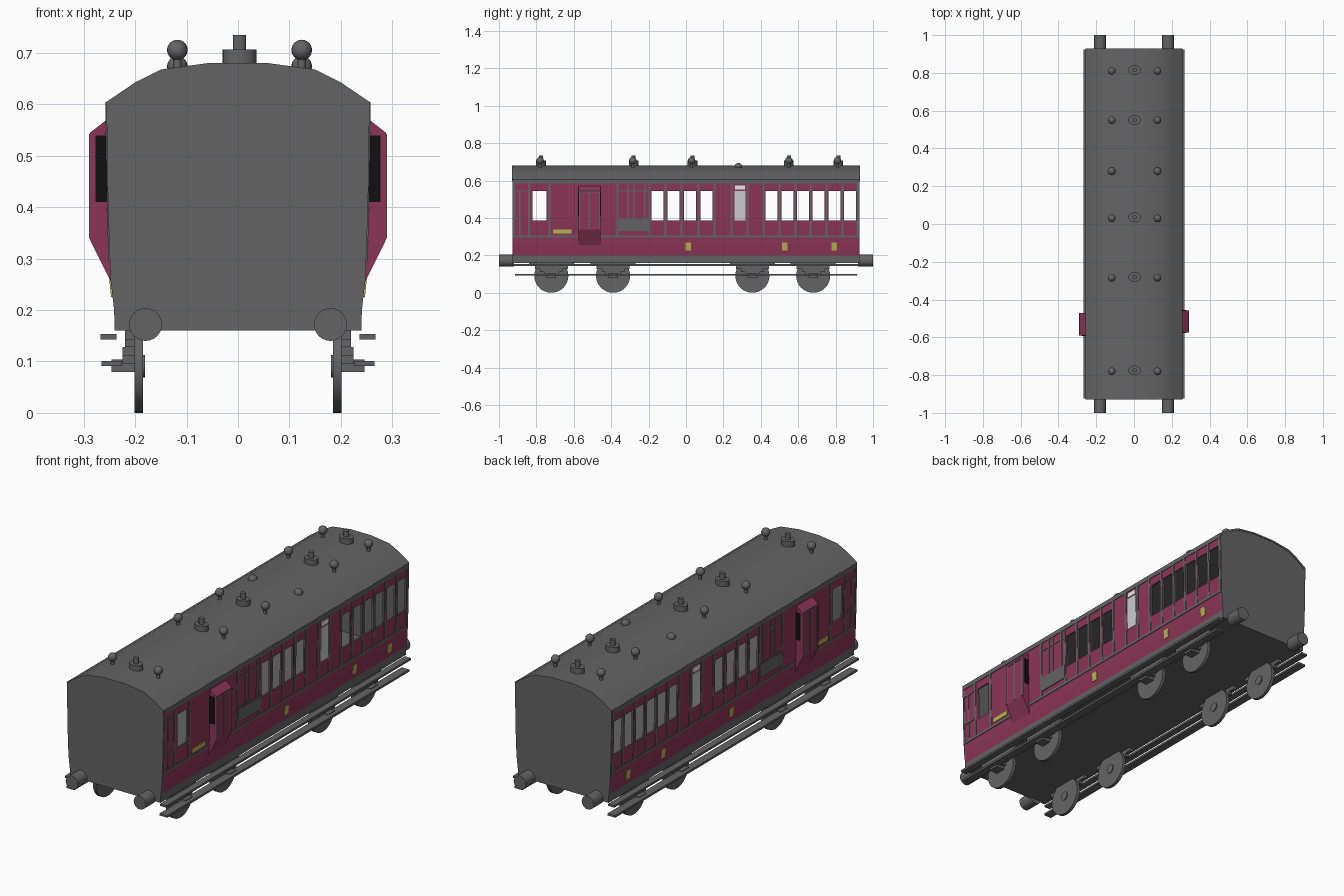
import bpy, bmesh, math
from mathutils import Matrix, Vector

if "Cube" in bpy.data.objects:
    bpy.data.objects.remove(bpy.data.objects["Cube"])


def mat(name, rgb):
    m = bpy.data.materials.new(name)
    m.diffuse_color = (*rgb, 1)
    m.use_nodes = True
    m.node_tree.nodes["Principled BSDF"].inputs["Base Color"].default_value = m.diffuse_color
    return m


GREY = mat("grey", (0.127, 0.127, 0.127))
MAROON = mat("maroon", (0.262, 0.036, 0.091))
BLACK = mat("black", (0.005, 0.005, 0.005))
YELLOW = mat("yellow", (0.48, 0.45, 0.09))
PALE = mat("pale_glass", (0.6, 0.6, 0.6))
WHITE = mat("white", (0.85, 0.85, 0.85))

WALL = [(0.16, 0.240), (0.2, 0.241), (0.26, 0.248), (0.4, 0.253), (0.605, 0.255)]
ROOF = [(0.256, 0.605), (0.2, 0.643), (0.15, 0.668), (0.055, 0.681)]
L = 0.925


def wall_x(z):
    """Half width of the tumblehome body side at height z."""
    for (z0, x0), (z1, x1) in zip(WALL, WALL[1:]):
        if z <= z1:
            return x0 + (x1 - x0) * (z - z0) / (z1 - z0)
    return WALL[-1][1]


def finish(name, bm, mats, mirror=False, smooth=False):
    bmesh.ops.recalc_face_normals(bm, faces=bm.faces)
    me = bpy.data.meshes.new(name)
    bm.to_mesh(me)
    bm.free()
    for m in mats:
        me.materials.append(m)
    ob = bpy.data.objects.new(name, me)
    bpy.context.collection.objects.link(ob)
    if smooth:
        bpy.context.view_layer.objects.active = ob
        ob.select_set(True)
        bpy.ops.object.shade_smooth_by_angle(angle=math.radians(35))
        ob.select_set(False)
    if mirror:
        ob.modifiers.new("mirror", 'MIRROR').use_mirror_merge = False
    return ob


def hexa(bm, pts):
    """Box from 8 points: four at the bottom, four at the top."""
    v = [bm.verts.new(p) for p in pts]
    for f in ((3, 2, 1, 0), (4, 5, 6, 7), (0, 1, 5, 4), (1, 2, 6, 5), (2, 3, 7, 6), (3, 0, 4, 7)):
        bm.faces.new([v[i] for i in f])


def box(bm, x0, x1, y0, y1, z0, z1):
    hexa(bm, [(x, y, z) for z in (z0, z1) for x, y in ((x0, y0), (x1, y0), (x1, y1), (x0, y1))])


def plate(bm, y0, y1, z0, z1, t=0.003):
    """Thin plate that follows the slope of the body side."""
    hexa(bm, [(wall_x(z) + d, y, z) for z in (z0, z1)
              for d, y in ((-0.003, y0), (t, y0), (t, y1), (-0.003, y1))])


def plates(name, rects, m, t=0.003):
    bm = bmesh.new()
    for r in rects:
        plate(bm, *r, t)
    return finish(name, bm, [m], mirror=True)


def prism(bm, profile, y0, y1):
    """Solid x-z profile extruded along y."""
    f = bm.faces.new([bm.verts.new((x, y0, z)) for x, z in profile])
    r = bmesh.ops.extrude_face_region(bm, geom=[f])
    bmesh.ops.translate(bm, vec=(0, y1 - y0, 0),
                        verts=[g for g in r["geom"] if isinstance(g, bmesh.types.BMVert)])


def cyl(bm, loc, r, depth, axis='Z', seg=24, scale=(1, 1, 1)):
    rot = {'Z': Matrix(), 'X': Matrix.Rotation(math.pi / 2, 4, 'Y'),
           'Y': Matrix.Rotation(math.pi / 2, 4, 'X')}[axis]
    bmesh.ops.create_cone(bm, cap_ends=True, segments=seg, radius1=r, radius2=r, depth=depth,
                          matrix=Matrix.Translation(Vector(loc)) @ Matrix.Diagonal((*scale, 1)) @ rot)


# Body side with open windows, built as a grid of cells
windows = [(-0.82, -0.745)]
windows += [(c - 0.032, c + 0.032) for c in
            (-0.152, -0.067, 0.022, 0.110, 0.457, 0.543, 0.626, 0.709, 0.794, 0.876)]
ys = sorted({-L, L, *[y for w in windows for y in w]})
zs = [0.16, 0.2, 0.26, 0.385, 0.4, 0.545, 0.583, 0.606]
bm = bmesh.new()
grid = {(i, j): bm.verts.new((wall_x(z), y, z)) for i, y in enumerate(ys) for j, z in enumerate(zs)}
for i in range(len(ys) - 1):
    for j in range(len(zs) - 1):
        if (ys[i], ys[i + 1]) in windows and 0.385 <= zs[j] < 0.545:
            continue
        f = bm.faces.new([grid[i, j], grid[i + 1, j], grid[i + 1, j + 1], grid[i, j + 1]])
        f.material_index = 0 if 0.2 <= zs[j] < 0.583 else 1
bm.normal_update()
side = finish("body_side", bm, [MAROON, GREY])
if side.data.polygons[0].normal.x < 0:
    side.data.flip_normals()
sol = side.modifiers.new("thickness", 'SOLIDIFY')
sol.thickness, sol.offset = 0.008, -1
sol.material_offset = sol.material_offset_rim = 1
side.modifiers.new("mirror", 'MIRROR').use_mirror_merge = False

# End walls, roof shell and floor
half = [(x, z) for z, x in WALL[:-1]] + ROOF
outline = half + [(-x, z) for x, z in reversed(half)]
for name, s in (("front_end", -1), ("back_end", 1)):
    bm = bmesh.new()
    prism(bm, outline, s * (L - 0.01), s * (L + 0.003))
    finish(name, bm, [GREY])
arc = ROOF + [(-x, z) for x, z in reversed(ROOF)]
inner = [(x * 0.97, z - 0.008) for x, z in reversed(arc)]
bm = bmesh.new()
prism(bm, arc + inner, -L - 0.005, L + 0.005)
finish("roof", bm, [GREY], smooth=True)
bm = bmesh.new()
box(bm, -0.238, 0.238, -L, L, 0.16, 0.19)
finish("floor", bm, [GREY])

# Grey beading over the side panels
posts = [-0.84, -0.73, -0.366, -0.195, -0.11, -0.024, 0.067, 0.152, 0.243, 0.329,
         0.414, 0.5, 0.586, 0.666, 0.751, 0.837, 0.918]
rects = [(-L, L, 0.295, 0.307), (-L, L, 0.583, 0.605)]
rects += [(y - 0.006, y + 0.006, 0.307, 0.583) for y in posts]
rects += [(y - 0.004, y + 0.004, 0.307, 0.545) for y in (-0.92, -0.888)]
rects += [(y - 0.004, y + 0.004, 0.395, 0.583) for y in (-0.31, -0.28, -0.22)]
rects += [(a, b, z, z + 0.007) for a, b in ((-0.92, -0.85), (-0.366, -0.195)) for z in (0.393, 0.54)]
plates("panel_beading", rects, GREY)
plates("lower_grey_panel", [(-0.366, -0.195, 0.33, 0.395)], GREY, 0.004)

# Door light, number plates and long plate
plates("door_light", [(0.26, 0.318, 0.385, 0.545)], PALE)
plates("door_ventilator", [(0.263, 0.315, 0.552, 0.574)], WHITE)
plates("yellow_plates", [(y - 0.015, y + 0.015, 0.225, 0.268) for y in (0.012, 0.527, 0.792)]
       + [(-0.71, -0.612, 0.317, 0.338)], YELLOW)

# Guard lookouts, one per side, slightly staggered
for name, s, y0 in (("right_lookout", 1, -0.575), ("left_lookout", -1, -0.59)):
    y1 = y0 + 0.118
    bm = bmesh.new()
    prism(bm, [(s * x, z) for x, z in ((0.24, 0.24), (0.288, 0.337), (0.288, 0.545),
                                       (0.252, 0.573), (0.24, 0.573))], y0, y1)
    finish(name, bm, [MAROON])
    bm = bmesh.new()
    for y in (y0, y1):
        box(bm, *sorted((s * 0.25, s * 0.277)), y - 0.002, y + 0.002, 0.41, 0.54)
    finish(name + "_window", bm, [BLACK])
    bm = bmesh.new()
    xs = sorted((s * 0.287, s * 0.290))
    for y in (y0 + 0.005, (y0 + y1) / 2, y1 - 0.005):
        box(bm, *xs, y - 0.004, y + 0.004, 0.339, 0.543)
    box(bm, *xs, y0, y1, 0.536, 0.543)
    finish(name + "_beading", bm, [GREY])

# Footboards
bm = bmesh.new()
box(bm, 0.236, 0.268, -L, L, 0.143, 0.153)
box(bm, 0.226, 0.266, -0.915, 0.915, 0.091, 0.101)
finish("footboards", bm, [GREY], mirror=True)

# Wheels with springs and axle boxes
wheels, gear = bmesh.new(), bmesh.new()
for y in (-0.72, -0.39, 0.355, 0.68):
    cyl(wheels, (0.193, y, 0.091), 0.091, 0.016, 'X', 32)
    cyl(wheels, (0.187, y, 0.091), 0.022, 0.012, 'X', 16)
    for w, z0, z1, x1 in ((0.12, 0.143, 0.162, 0.22), (0.088, 0.128, 0.143, 0.22),
                          (0.06, 0.112, 0.128, 0.225), (0.04, 0.095, 0.112, 0.225),
                          (0.026, 0.08, 0.104, 0.246)):
        box(gear, 0.201, x1, y - w, y + w, z0, z1)
finish("wheels", wheels, [GREY], mirror=True, smooth=True)
finish("springs_and_axle_boxes", gear, [GREY], mirror=True)

# Buffers
bm = bmesh.new()
for x in (-0.18, 0.18):
    for s in (-1, 1):
        cyl(bm, (x, s * 0.96, 0.172), 0.032, 0.08, 'Y')
finish("buffers", bm, [GREY], smooth=True)

# Roof lamps, low domes and central ventilators
bm = bmesh.new()
for x in (-0.118, 0.124):
    for y in (0.81, 0.55, 0.03, -0.285, -0.78):
        bmesh.ops.create_uvsphere(bm, u_segments=20, v_segments=12, radius=0.02,
                                  matrix=Matrix.Translation((x, y, 0.706)))
        cyl(bm, (x, y, 0.68), 0.008, 0.03, seg=12)
    bmesh.ops.create_uvsphere(bm, u_segments=20, v_segments=12, radius=0.02,
                              matrix=Matrix.Translation((x, 0.28, 0.674)))
finish("roof_lamps", bm, [GREY], smooth=True)
bm = bmesh.new()
for y in (0.815, 0.55, 0.035, -0.28, -0.775):
    cyl(bm, (0.003, y, 0.69), 0.033, 0.034, scale=(1, 0.78, 1))
    cyl(bm, (0.003, y, 0.72), 0.013, 0.03, seg=16, scale=(1, 0.8, 1))
finish("roof_ventilators", bm, [GREY], smooth=True)
